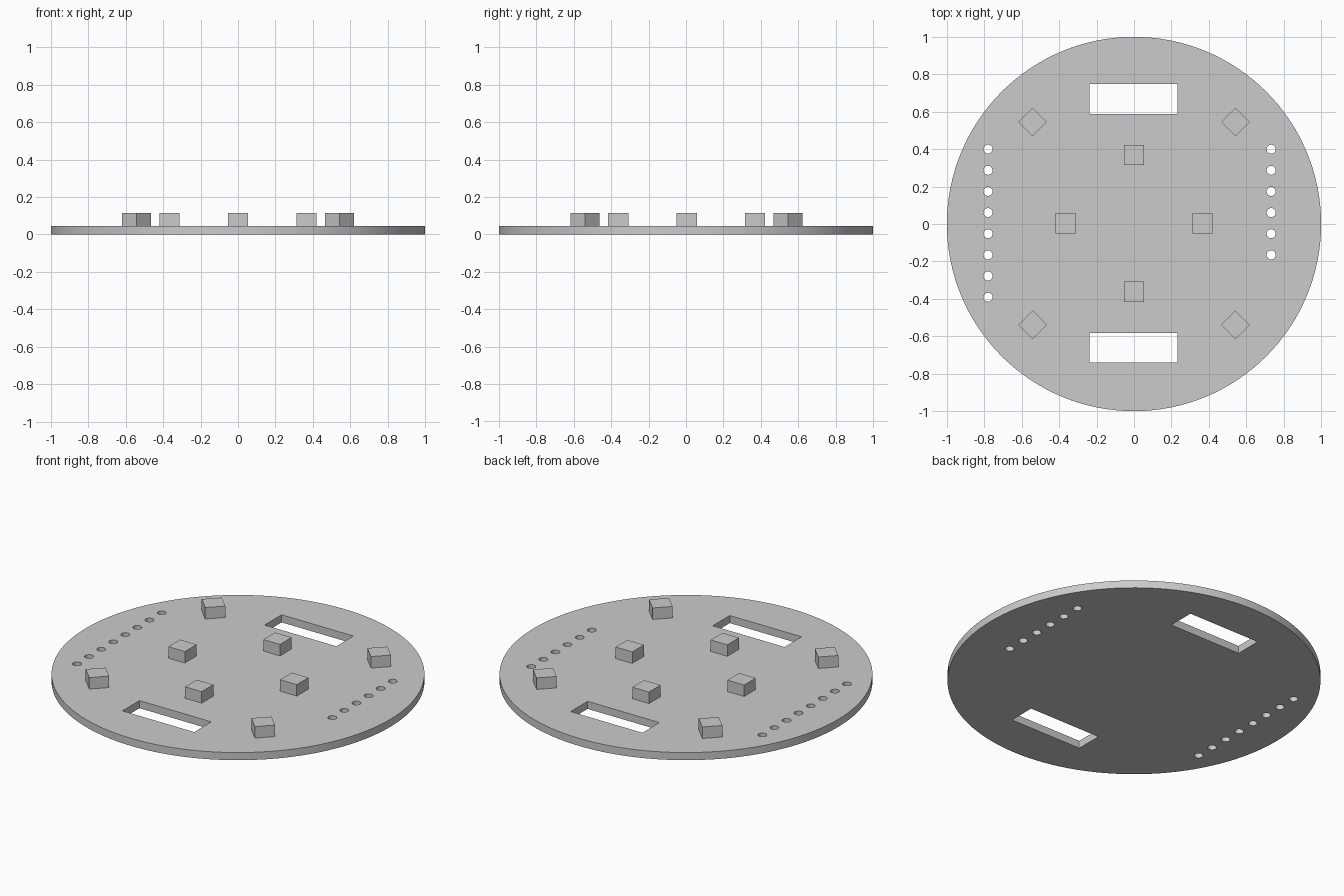
import bpy, bmesh, math
from mathutils import Matrix

cube = bpy.data.objects.get("Cube")
if cube:
    bpy.data.objects.remove(cube, do_unlink=True)

PLATE_TOP = 0.045
BLOCK_TOP = 0.113
BLOCK_SIDE = 0.109

grey = bpy.data.materials.new("plain_grey")
grey.use_nodes = True
grey.diffuse_color = (0.6, 0.6, 0.6, 1)
grey.node_tree.nodes["Principled BSDF"].inputs["Base Color"].default_value = (0.6, 0.6, 0.6, 1)


def make_object(name, bm):
    mesh = bpy.data.meshes.new(name)
    bm.to_mesh(mesh)
    bm.free()
    mesh.materials.append(grey)
    obj = bpy.data.objects.new(name, mesh)
    bpy.context.collection.objects.link(obj)
    return obj


def add_box(bm, x, y, z0, z1, width, depth, angle=0):
    matrix = (Matrix.Translation((x, y, (z0 + z1) / 2))
              @ Matrix.Rotation(angle, 4, "Z")
              @ Matrix.Diagonal((width, depth, z1 - z0, 1)))
    bmesh.ops.create_cube(bm, size=1, matrix=matrix)


def add_cylinder(bm, x, y, z0, z1, radius, segments):
    bmesh.ops.create_cone(bm, cap_ends=True, segments=segments, radius1=radius,
                          radius2=radius, depth=z1 - z0,
                          matrix=Matrix.Translation((x, y, (z0 + z1) / 2)))


# Round base plate
bm = bmesh.new()
add_cylinder(bm, 0, 0, 0, PLATE_TOP, 1, 128)
plate = make_object("base_plate", bm)

# Cutter: two long slots and two rows of round holes
bm = bmesh.new()
for y in (0.668, -0.661):
    add_box(bm, -0.003, y, -0.1, 0.2, 0.47, 0.159)
for x, count in ((-0.78, 8), (0.733, 6)):
    for i in range(count):
        add_cylinder(bm, x, 0.4 - i * 0.113, -0.1, 0.2, 0.024, 32)
cutter = make_object("slot_and_hole_cutter", bm)
cutter.hide_render = True

cut = plate.modifiers.new("cut_openings", "BOOLEAN")
cut.operation = "DIFFERENCE"
cut.solver = "EXACT"
cut.object = cutter
bpy.ops.object.select_all(action="DESELECT")
bpy.context.view_layer.objects.active = plate
plate.select_set(True)
bpy.ops.object.modifier_apply(modifier=cut.name)
bpy.data.objects.remove(cutter, do_unlink=True)
bpy.ops.object.shade_smooth_by_angle(angle=math.radians(30))

# Inner ring of straight blocks, outer ring of blocks turned by an eighth
for ring, radius, offset in (("inner", 0.366, 0), ("outer", 0.767, math.pi / 4)):
    for i, side in enumerate(("first", "second", "third", "fourth")):
        angle = offset + i * math.pi / 2
        bm = bmesh.new()
        add_box(bm, radius * math.cos(angle), radius * math.sin(angle) + 0.003,
                PLATE_TOP, BLOCK_TOP, BLOCK_SIDE, BLOCK_SIDE, angle)
        make_object(f"{ring}_block_{side}", bm)
